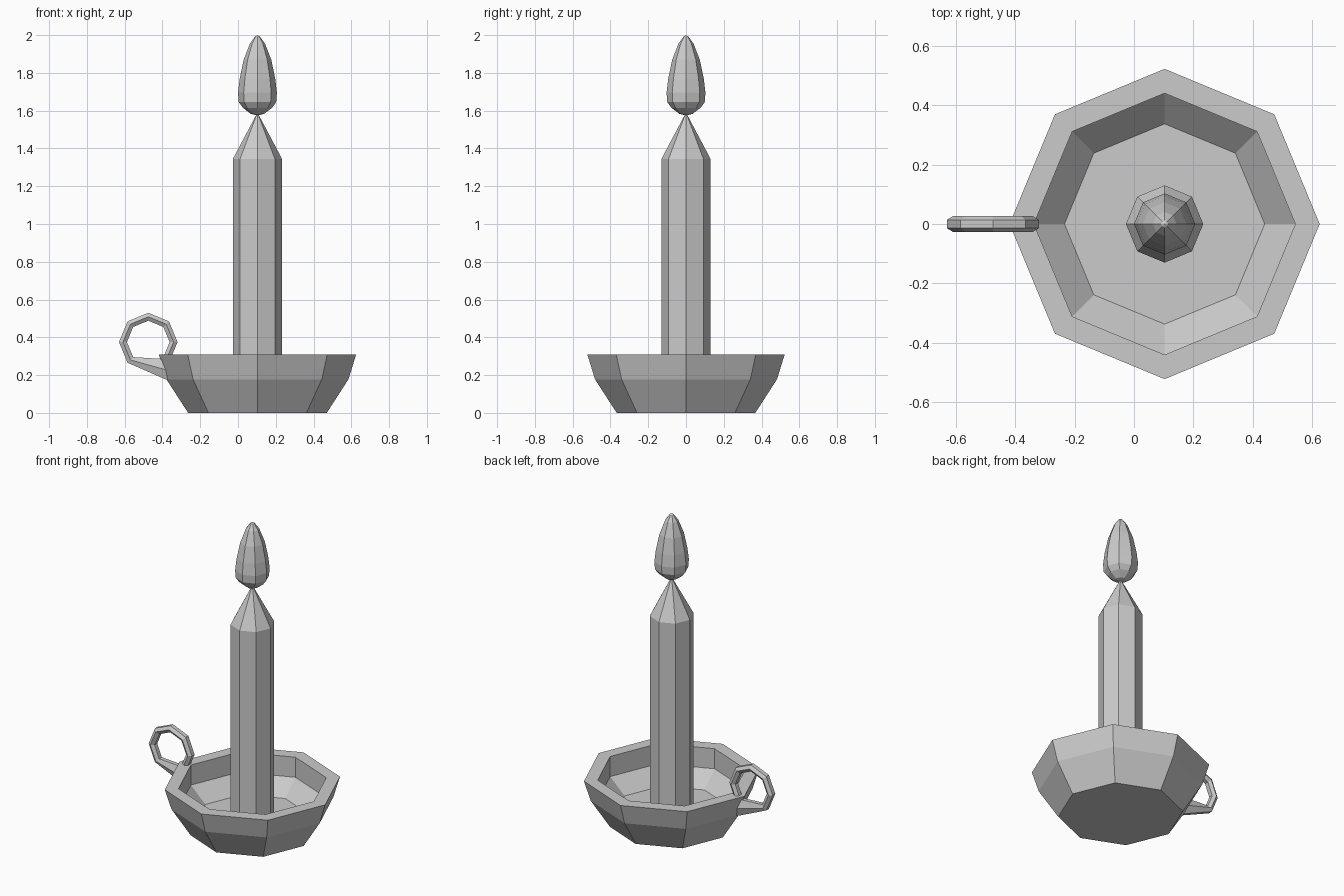
import bpy, bmesh
from math import sin, cos, pi, radians

if "Cube" in bpy.data.objects:
    bpy.data.objects.remove(bpy.data.objects["Cube"])

CX = 0.103  # common axis of dish, candle and flame


def skin(name, rings):
    """Join successive rings of points with quads and cap both ends."""
    bm = bmesh.new()
    loops = [[bm.verts.new(p) for p in ring] for ring in rings]
    n = len(loops[0])
    for a, b in zip(loops, loops[1:]):
        for i in range(n):
            j = (i + 1) % n
            bm.faces.new((a[i], a[j], b[j], b[i]))
    bm.faces.new(loops[0])
    bm.faces.new(loops[-1])
    bmesh.ops.remove_doubles(bm, verts=bm.verts, dist=0.0005)
    bmesh.ops.recalc_face_normals(bm, faces=bm.faces)
    me = bpy.data.meshes.new(name)
    bm.to_mesh(me)
    bm.free()
    ob = bpy.data.objects.new(name, me)
    bpy.context.collection.objects.link(ob)
    return ob


def lathe(name, profile, sides=8):
    """Turn a (radius, height) profile around the common axis."""
    return skin(name, [[(CX + r * cos(2 * pi * i / sides), r * sin(2 * pi * i / sides), z)
                        for i in range(sides)] for r, z in profile])


# Hollow dish: outside, rim, inside wall, floor
lathe("dish", [(0.367, 0), (0.482, 0.178), (0.522, 0.308),
               (0.44, 0.308), (0.44, 0.178), (0.337, 0.08)])

# Candle with a pointed top
lathe("candle", [(0.13, 0.08), (0.13, 1.345), (0, 1.59)])

# Teardrop flame
lathe("flame", [(0, 1.575), (0.035, 1.583), (0.077, 1.615), (0.099, 1.645), (0.103, 1.695),
                (0.094, 1.77), (0.073, 1.87), (0.04, 1.955), (0.012, 1.993), (0, 2.0)])


def section(inner, outer):
    """Hexagonal cross-section between an inner and an outer (x, z) point."""
    ring = []
    for t, y in ((1, 0.0135), (0.5, 0.027), (0, 0.0135),
                 (0, -0.0135), (0.5, -0.027), (1, -0.0135)):
        ring.append((inner[0] + (outer[0] - inner[0]) * t, y,
                     inner[1] + (outer[1] - inner[1]) * t))
    return ring


# Finger ring, whose lower end widens into a tab that meets the dish
sections = []
for deg in range(-45, 226, 45):
    c, s = cos(radians(deg)), sin(radians(deg))
    sections.append(section((-0.475 + 0.113 * c, 0.375 + 0.113 * s),
                            (-0.475 + 0.155 * c, 0.375 + 0.155 * s)))
sections.append(section((-0.385, 0.285), (-0.355, 0.165)))
skin("handle", sections)
